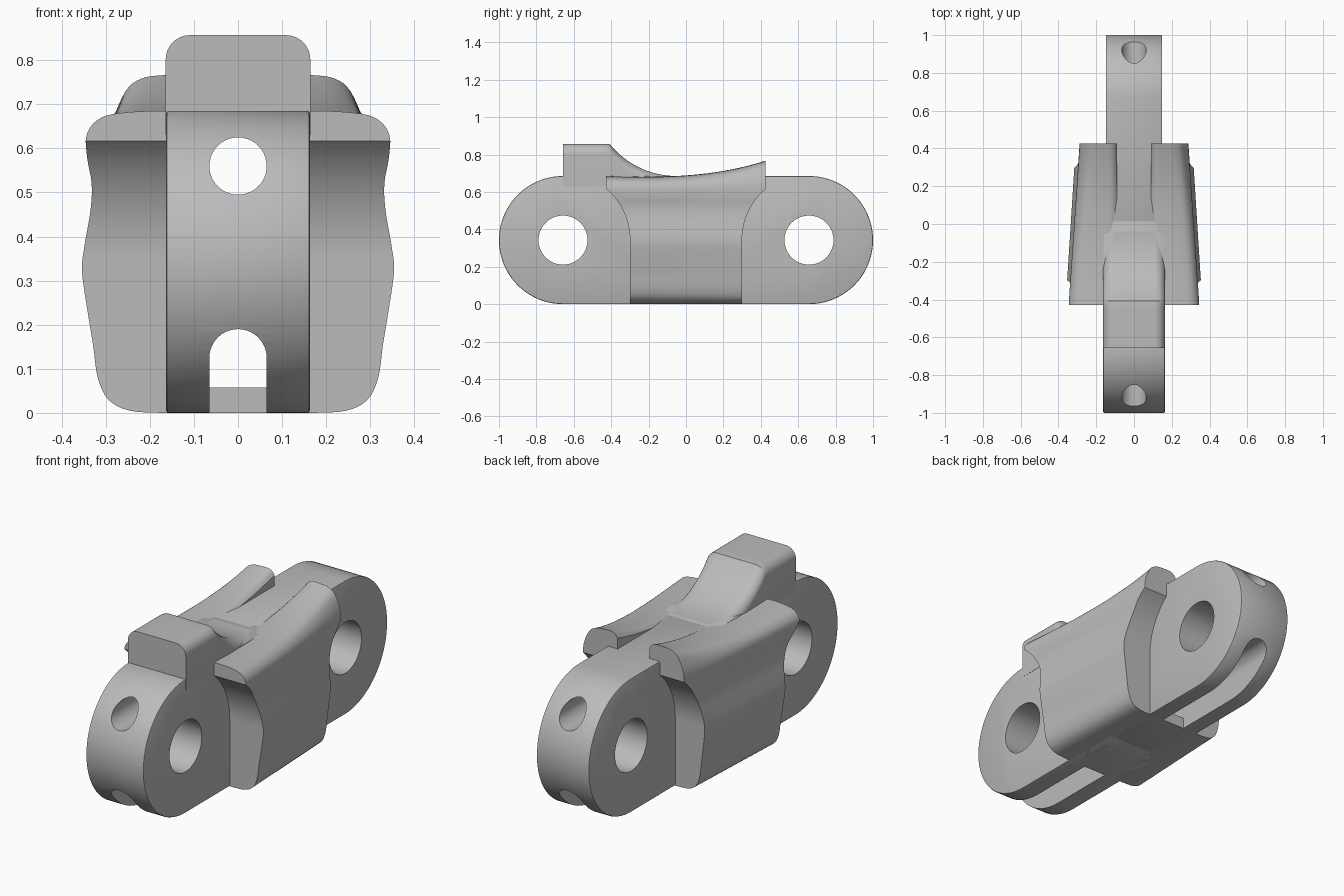
import bpy
import bmesh
from math import sin, cos, pi, sqrt

cube = bpy.data.objects.get("Cube")
if cube:
    bpy.data.objects.remove(cube, do_unlink=True)

R = 0.3425        # end radius of the link
PIN = 1 - R       # distance of the pin holes from the middle

steel = bpy.data.materials.new("plain_grey")
steel.use_nodes = True
GREY = (0.5, 0.5, 0.5, 1)
steel.diffuse_color = GREY
steel.node_tree.nodes["Principled BSDF"].inputs["Base Color"].default_value = GREY


def loft(name, rings):
    """Skin a list of equal closed rings and cap both ends."""
    bm = bmesh.new()
    rows = [[bm.verts.new(p) for p in ring] for ring in rings]
    n = len(rows[0])
    for a, b in zip(rows, rows[1:]):
        for i in range(n):
            j = (i + 1) % n
            bm.faces.new((a[i], a[j], b[j], b[i]))
    bm.faces.new(rows[0])
    bm.faces.new(rows[-1])
    bmesh.ops.recalc_face_normals(bm, faces=bm.faces)
    mesh = bpy.data.meshes.new(name)
    bm.to_mesh(mesh)
    bm.free()
    mesh.materials.append(steel)
    obj = bpy.data.objects.new(name, mesh)
    bpy.context.collection.objects.link(obj)
    return obj


def prism_x(name, profile, half):
    return loft(name, [[(x, y, z) for y, z in profile] for x in (-half, half)])


def prism_y(name, profile, y0, y1):
    return loft(name, [[(x, y, z) for x, z in profile] for y in (y0, y1)])


def arc(cx, cy, r, a0, a1, n):
    return [(cx + r * cos(a0 + (a1 - a0) * i / n),
             cy + r * sin(a0 + (a1 - a0) * i / n)) for i in range(n + 1)]


def finish(obj, cutters, bevel=0):
    """Chamfer, cut, bake and smooth a part."""
    if bevel:
        m = obj.modifiers.new("edge", 'BEVEL')
        m.width, m.segments, m.limit_method = bevel, 2, 'ANGLE'
    for c in cutters:
        m = obj.modifiers.new("cut", 'BOOLEAN')
        m.operation, m.solver, m.object = 'DIFFERENCE', 'EXACT', c
    dg = bpy.context.evaluated_depsgraph_get()
    dg.update()
    mesh = bpy.data.meshes.new_from_object(obj.evaluated_get(dg))
    obj.modifiers.clear()
    obj.data = mesh
    bpy.ops.object.select_all(action='DESELECT')
    obj.select_set(True)
    bpy.context.view_layer.objects.active = obj
    bpy.ops.object.shade_smooth_by_angle(angle=0.6)


# cutters: pin holes, upper bore, arched tunnel, open bottom slots, end reliefs
bore = prism_y("bore_cutter", arc(0, 0.56, 0.065, 0, 2 * pi, 40)[:-1], -1.2, 1.2)
arch = arc(0, 0.125, 0.065, 0, pi, 20)
tunnel = prism_y("tunnel_cutter", [(0.065, 0.058)] + arch + [(-0.065, 0.058)], -1.2, 1.2)
pins, slots, reliefs = [], [], []
for s in (-1, 1):
    pins.append(prism_x("pin_cutter", arc(s * PIN, R, 0.131, 0, 2 * pi, 48)[:-1], 0.5))
    slots.append(prism_y("slot_cutter",
                         [(0.065, -0.1)] + arch + [(-0.065, -0.1)], s * 0.3, s * 1.2))
    dome = arc(s * PIN, R, 0.358, 0, pi, 64)
    reliefs.append(prism_x("relief_cutter", [(dome[0][0], -0.1)] + dome +
                           [(dome[-1][0], -0.1)], 0.6))

# link bodies: wide front half and narrower rear half
for name, s, half in (("front_link", -1, 0.163), ("rear_link", 1, 0.149)):
    end = [(s * (PIN + y), z) for y, z in arc(0, R, R, -pi / 2, pi / 2, 40)]
    body = prism_x(name, [(-s * 0.02, 0)] + end + [(-s * 0.02, 2 * R)], half)
    finish(body, [pins[0 if s < 0 else 1], bore, tunnel, slots[0 if s < 0 else 1]], 0.006)

# raised guide horn with a concave rear slope
SWEEP = 0.46


def horn_height(y):
    d = min(y + 0.05, 0)
    z = 2 * R + SWEEP - sqrt(SWEEP ** 2 - d * d)
    return min(z, 0.857)


rings = []
for i in range(33):
    y = -PIN + (PIN - 0.04) * i / 32
    top = horn_height(y) if y > -0.44 else 0.857
    r, w = 0.055, 0.164
    # the corner rounding sits just under the top surface
    ring = [(-w, y, 0.63), (w, y, 0.63)]
    ring += [(x, y, z) for x, z in arc(w - r, top - r, r, 0, pi / 2, 8)]
    ring += [(x, y, z) for x, z in arc(r - w, top - r, r, pi / 2, pi, 8)]
    rings.append(ring)
finish(loft("guide_horn", rings), [bore])

# side pads: wavy section blended from front to rear
FRONT = [(0.09, 0), (0.17, 0), (0.25, 0.005), (0.30, 0.03), (0.325, 0.08), (0.335, 0.15),
         (0.347, 0.22), (0.362, 0.32), (0.356, 0.38), (0.341, 0.46), (0.337, 0.52),
         (0.345, 0.58), (0.342, 0.635), (0.31, 0.67), (0.25, 0.682), (0.17, 0.685),
         (0.12, 0.683), (0.09, 0.67)]
REAR = [(0.09, 0), (0.15, 0), (0.22, 0.005), (0.26, 0.03), (0.28, 0.08), (0.29, 0.15),
        (0.298, 0.22), (0.308, 0.32), (0.303, 0.38), (0.29, 0.46), (0.285, 0.52),
        (0.288, 0.58), (0.283, 0.66), (0.255, 0.73), (0.22, 0.758), (0.17, 0.766),
        (0.115, 0.764), (0.09, 0.74)]


def smooth(points, n=4):
    """Catmull-Rom curve through the points."""
    out = []
    for i in range(len(points) - 1):
        p = [points[max(0, min(len(points) - 1, i + k))] for k in (-1, 0, 1, 2)]
        for j in range(n):
            t = j / n
            out.append(tuple(
                0.5 * (2 * b + (c - a) * t + (2 * a - 5 * b + 4 * c - d) * t * t
                       + (3 * b - a - 3 * c + d) * t ** 3) for a, b, c, d in zip(*p)))
    return out + [points[-1]]


def pad_ring(y, side):
    s = (y + 0.428) / 0.853
    lift = s ** 3 - 0.35 * s * (1 - s)
    pts = [(a[0] + (b[0] - a[0]) * s, a[1] + (b[1] - a[1]) * lift)
           for a, b in zip(FRONT, REAR)]
    return [(side * x, y, max(z, 0)) for x, z in smooth(pts)]


for name, side in (("left_pad", 1), ("right_pad", -1)):
    pad = loft(name, [pad_ring(-0.428 + 0.853 * i / 24, side) for i in range(25)])
    finish(pad, reliefs)

for c in [bore, tunnel] + pins + slots + reliefs:
    bpy.data.objects.remove(c, do_unlink=True)
